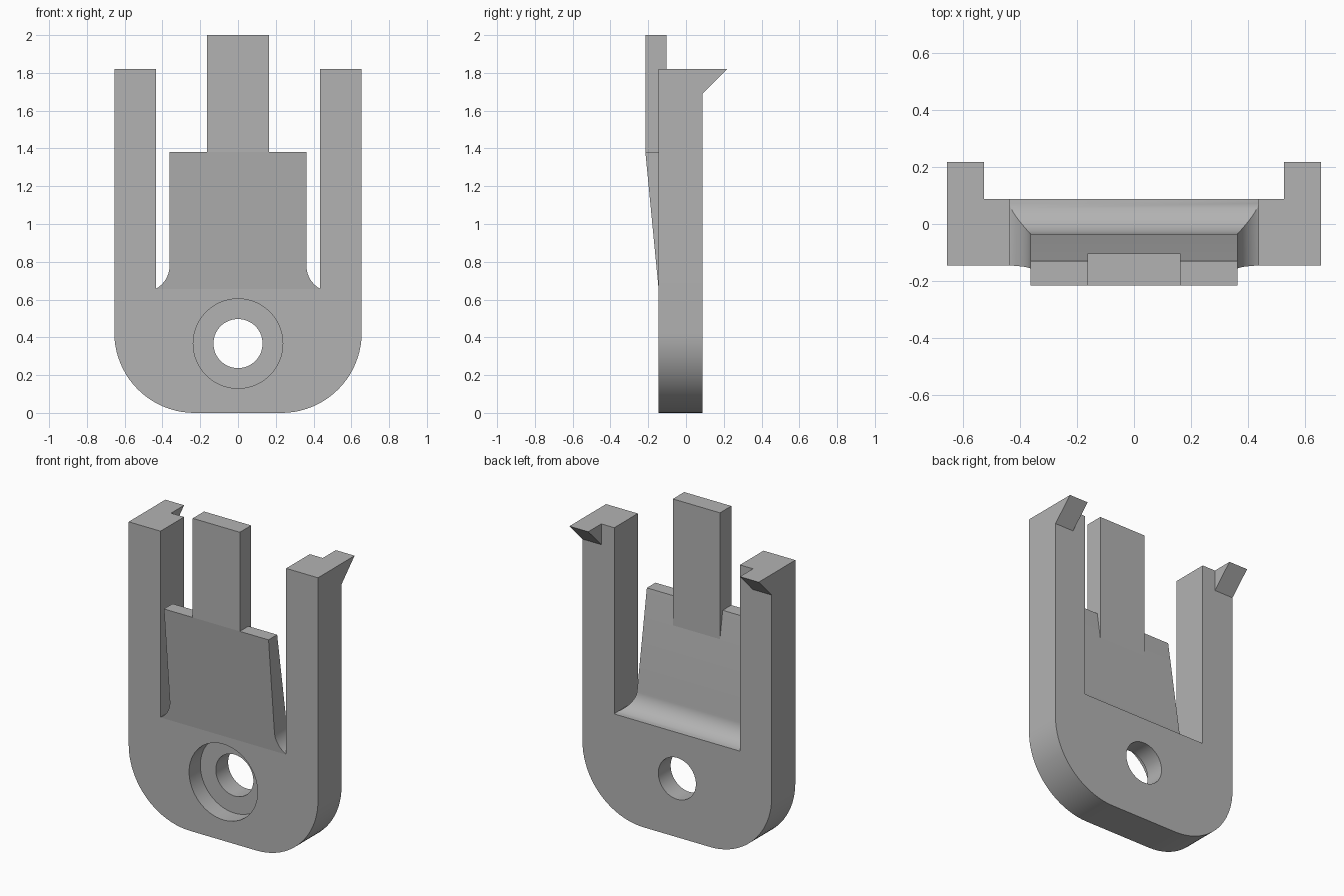
import bpy, bmesh
from math import sin, cos, pi, sqrt, radians
from mathutils import Matrix

if "Cube" in bpy.data.objects:
    bpy.data.objects.remove(bpy.data.objects["Cube"])

grey = bpy.data.materials.new("plain grey")
grey.use_nodes = True
colour = (0.45, 0.45, 0.45, 1)
grey.diffuse_color = colour
grey.node_tree.nodes["Principled BSDF"].inputs["Base Color"].default_value = colour

FRONT, BACK = -0.145, 0.088
SIDE, SLOT = 0.655, 0.435
FLOOR, ARM_TOP = 0.655, 1.82


def finish(bm, name):
    bmesh.ops.recalc_face_normals(bm, faces=bm.faces)
    mesh = bpy.data.meshes.new(name)
    bm.to_mesh(mesh)
    bm.free()
    mesh.materials.append(grey)
    obj = bpy.data.objects.new(name, mesh)
    bpy.context.collection.objects.link(obj)
    return obj


def smooth(obj):
    bpy.ops.object.select_all(action="DESELECT")
    obj.select_set(True)
    bpy.context.view_layer.objects.active = obj
    bpy.ops.object.shade_smooth_by_angle(angle=radians(30))


def loft(name, rings):
    """Skin a stack of closed rings and cap both ends."""
    bm = bmesh.new()
    loops = [[bm.verts.new(p) for p in ring] for ring in rings]
    n = len(loops[0])
    for a, b in zip(loops, loops[1:]):
        for i in range(n):
            j = (i + 1) % n
            bm.faces.new((a[i], a[j], b[j], b[i]))
    bm.faces.new(loops[0])
    bm.faces.new(loops[-1])
    return finish(bm, name)


def side_prism(name, profile, x0, x1):
    """Extrude a (y, z) profile along x."""
    return loft(name, [[(x, y, z) for y, z in profile] for x in (x0, x1)])


def bore(obj, radius, y0, y1):
    """Cut a round hole along y through the lower plate."""
    bm = bmesh.new()
    place = Matrix.Translation((0, (y0 + y1) / 2, 0.367)) @ Matrix.Rotation(pi / 2, 4, "X")
    bmesh.ops.create_cone(bm, cap_ends=True, segments=64, radius1=radius,
                          radius2=radius, depth=y1 - y0, matrix=place)
    cutter = finish(bm, "bore_cutter")
    cutter.hide_render = True
    bpy.context.view_layer.objects.active = obj
    mod = obj.modifiers.new("bore", "BOOLEAN")
    mod.operation, mod.solver, mod.object = "DIFFERENCE", "EXACT", cutter
    bpy.ops.object.modifier_apply(modifier=mod.name)
    bpy.data.objects.remove(cutter)


# Forked body: rounded plate with two upright arms
R = 0.425
steps = 20
half = [(SIDE - R + R * sin(a), R - R * cos(a))
        for a in (pi / 2 * i / steps for i in range(steps + 1))]
half += [(SIDE, ARM_TOP), (SLOT, ARM_TOP), (SLOT, FLOOR)]
outline = half + [(-x, z) for x, z in reversed(half)]
body = loft("forked_body", [[(x, y, z) for x, z in outline] for y in (FRONT, BACK)])

# Screw hole with a wider recess on the front
bore(body, 0.13, FRONT - 0.1, BACK + 0.1)
bore(body, 0.237, FRONT - 0.1, FRONT + 0.111)
smooth(body)

# Spring tongue: leans forward, thins upward, flares at its root
ROOT, TOP = 0.78, 1.38
rise = ROOT - FLOOR
side_r, back_r = 0.14, 0.123
sections = []
for i in range(13):
    a = pi / 2 * (1 - i / 12)
    dz = rise * sin(a)
    flare = side_r - sqrt(side_r ** 2 - dz ** 2)
    sections.append((ROOT - dz, 0.362 + flare, -0.035 + back_r * (1 - cos(a))))
sections.append((TOP, 0.362, -0.13))
rings = []
for z, w, back in sections:
    front = FRONT - 0.07 * (z - FLOOR) / (TOP - FLOOR)
    rings.append([(-w, front, z), (w, front, z), (w, back, z), (-w, back, z)])
smooth(loft("spring_tongue", rings))

# Finger tab on top of the tongue, its back running down into it
side_prism("finger_tab", [(-0.215, TOP), (-0.215, 2), (-0.103, 2),
                          (-0.103, 1.2), (-0.15, 1.2)], -0.163, 0.163)

# Catch hooks on the back of both arms
for name, s in (("left_hook", 1), ("right_hook", -1)):
    side_prism(name, [(BACK, ARM_TOP), (0.217, ARM_TOP), (BACK, 1.69)],
               s * 0.525, s * SIDE)
